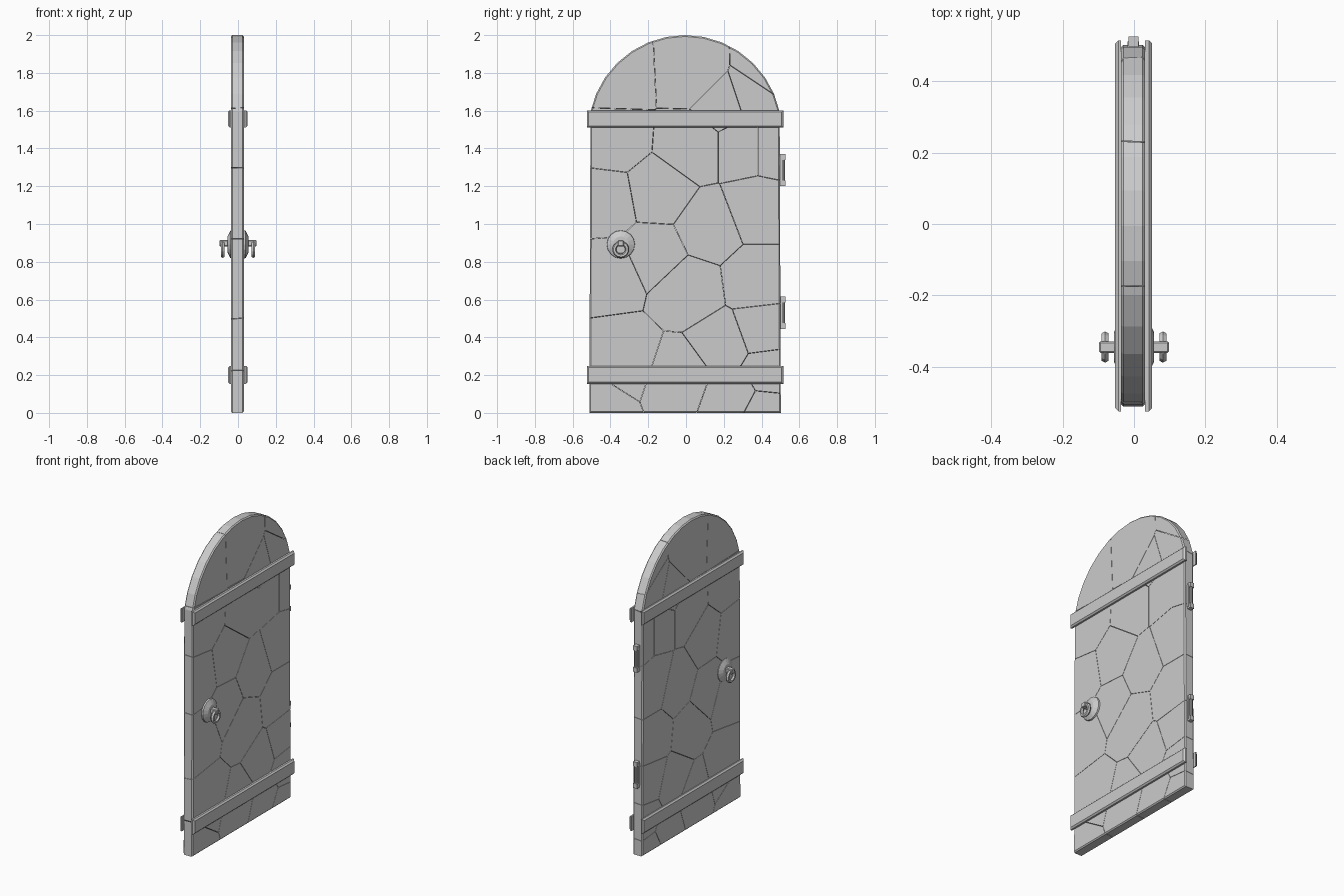
import bpy, bmesh, math, random
from mathutils import Vector, Matrix

if "Cube" in bpy.data.objects:
    bpy.data.objects.remove(bpy.data.objects["Cube"])

random.seed(4)
XB, XF = -0.037, 0.031          # door faces
CY, HALF = -0.005, 0.507        # door centre and half width


def finish(bm, name):
    bmesh.ops.recalc_face_normals(bm, faces=bm.faces)
    me = bpy.data.meshes.new(name)
    bm.to_mesh(me)
    bm.free()
    ob = bpy.data.objects.new(name, me)
    bpy.context.collection.objects.link(ob)
    return ob


def add_box(bm, lo, hi):
    lo, hi = Vector(lo), Vector(hi)
    m = Matrix.Translation((lo + hi) / 2) @ Matrix.Diagonal((*(hi - lo), 1))
    return bmesh.ops.create_cube(bm, size=1, matrix=m)["verts"]


def add_cone(bm, r1, r2, depth, matrix, n=16):
    bmesh.ops.create_cone(bm, cap_ends=True, segments=n, radius1=r1,
                          radius2=r2, depth=depth, matrix=matrix)


# Arched slab with a bevelled rim
def door_slab():
    bm = bmesh.new()
    pts = [(CY - HALF, 0), (CY + HALF, 0)]
    a0, n, cz, r = math.radians(12), 14, 1.488, 0.512
    for i in range(n + 1):
        a = a0 + (math.pi - 2 * a0) * i / n
        pts.append((CY + min(HALF, r * math.cos(a)), cz + r * math.sin(a)))
    face = bm.faces.new([bm.verts.new((XB, y, z)) for y, z in pts])
    ext = bmesh.ops.extrude_face_region(bm, geom=[face], use_keep_orig=True)
    for v in ext["geom"]:
        if isinstance(v, bmesh.types.BMVert):
            v.co.x = XF
    bmesh.ops.recalc_face_normals(bm, faces=bm.faces)
    rim = [e for e in bm.edges if abs(e.verts[0].co.x - e.verts[1].co.x) < 1e-6]
    bmesh.ops.bevel(bm, geom=rim, offset=0.007, segments=1, affect='EDGES')
    return bm


# Stone pieces: the slab split into cells around these seeds (y, z)
seeds = [(-.37, 1.77), (.04, 1.79), (.43, 1.80), (.35, 1.68), (.20, 1.63),
         (-.38, 1.45), (.03, 1.42), (.31, 1.42), (.45, 1.42),
         (-.42, 1.12), (-.15, 1.17), (.38, 1.08), (.12, .98), (-.39, .74),
         (-.17, .84), (.01, .65), (.38, .70), (-.33, .30), (-.03, .20),
         (.19, .36), (.41, .44), (.44, .21), (.25, .10), (.42, .01), (-.50, .03)]
seeds = [Vector((random.uniform(-.025, .025), y, z)) for y, z in seeds]
slab = door_slab()
for i, s in enumerate(seeds):
    bm = slab.copy()
    for t in seeds:
        if t is s or not bm.faces:
            continue
        nrm = (t - s).normalized()
        cut = bmesh.ops.bisect_plane(
            bm, geom=bm.verts[:] + bm.edges[:] + bm.faces[:], dist=1e-6,
            plane_co=(s + t) / 2 - nrm * 0.001, plane_no=nrm, clear_outer=True)
        rim = [e for e in bm.edges if e.is_boundary]
        if rim:
            bmesh.ops.holes_fill(bm, edges=rim, sides=0)
    if bm.faces:
        finish(bm, f"door_stone_{i + 1}")
    else:
        bm.free()
slab.free()

# Cross straps on both faces, outer face chamfered inward
for label, z0, z1 in (("lower", .154, .249), ("upper", 1.511, 1.602)):
    for side, xi, xo in (("right", XF, .051), ("left", XB, -.053)):
        bm = bmesh.new()
        vs = add_box(bm, (min(xi, xo), -.525, z0), (max(xi, xo), .515, z1))
        outer = [f for f in bm.faces if all(abs(v.co.x - xo) < 1e-5 for v in f.verts)]
        bmesh.ops.bevel(bm, geom=list(outer[0].edges), offset=0.009,
                        segments=1, affect='EDGES')
        finish(bm, f"{label}_strap_{side}")

# Hinges on the +y edge
for label, z0, z1 in (("lower", .445, .615), ("upper", 1.20, 1.37)):
    bm = bmesh.new()
    add_box(bm, (-.018, .495, z0 + .012), (.014, .512, z1 - .012))
    add_cone(bm, .009, .009, z1 - z0 - .02,
             Matrix.Translation((-.002, .515, (z0 + z1) / 2)), 8)
    for z in (z0, z1 - .03):
        add_box(bm, (-.016, .498, z), (.012, .526, z + .03))
    finish(bm, f"{label}_hinge")

# Ring handles with round backplates on both faces
KY, KZ = -.345, .892
for side, s in (("right", 1), ("left", -1)):
    rot = Matrix.Rotation(s * math.pi / 2, 4, 'Y')
    bm = bmesh.new()
    for x0, x1, r1, r2 in ((.028, .040, .075, .073), (.040, .056, .073, .042)):
        add_cone(bm, r1, r2, x1 - x0,
                 Matrix.Translation((s * (x0 + x1) / 2, KY, KZ)) @ rot)
    finish(bm, f"handle_plate_{side}")
    bm = bmesh.new()
    xs = sorted((s * .05, s * .098))
    add_box(bm, (xs[0], KY - .016, .882), (xs[1], KY + .016, .914))
    bmesh.ops.bevel(bm, geom=bm.edges[:], offset=.004, segments=1, affect='EDGES')
    finish(bm, f"handle_stub_{side}")
    bpy.ops.mesh.primitive_torus_add(
        major_segments=14, minor_segments=6, major_radius=.034, minor_radius=.011,
        location=(s * .081, KY, .865), rotation=(0, math.pi / 2, 0))
    bpy.context.object.name = f"handle_ring_{side}"
